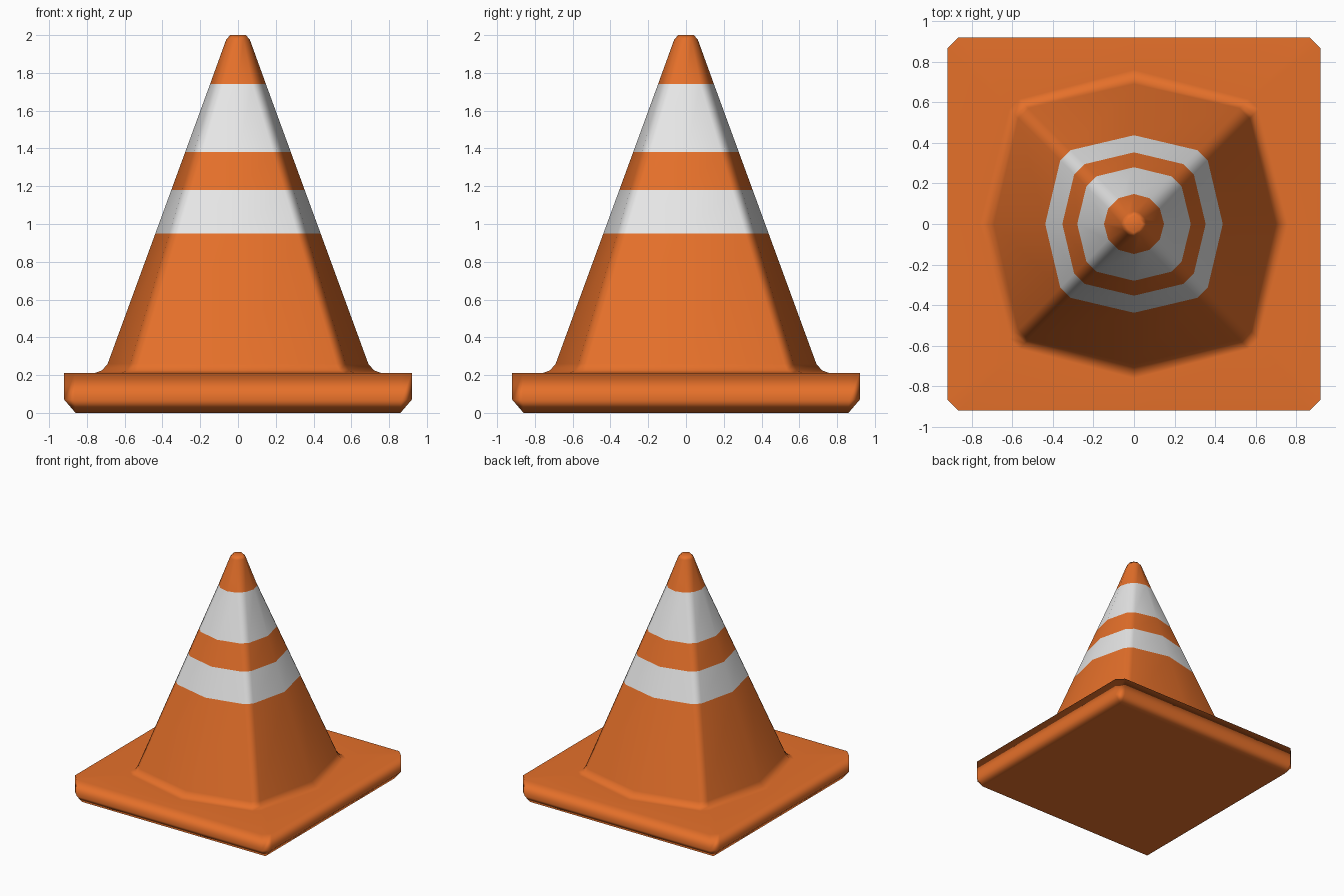
import bpy
import bmesh

# Remove the default object
cube = bpy.data.objects.get("Cube")
if cube:
    bpy.data.objects.remove(cube, do_unlink=True)


def make_material(name, color):
    mat = bpy.data.materials.new(name)
    mat.use_nodes = True
    mat.diffuse_color = color
    mat.node_tree.nodes["Principled BSDF"].inputs["Base Color"].default_value = color
    return mat


ORANGE, WHITE = 0, 1
materials = [make_material("orange rubber", (0.785, 0.162, 0.023, 1)),
             make_material("white band", (0.8, 0.8, 0.8, 1))]


def ring(bm, z, axis, long, short):
    """Twelve points: one on each axis and a narrow chamfer at each diagonal."""
    verts = []
    x, y = 1, 0
    for _ in range(4):
        for u, v in ((axis, 0), (long, short), (short, long)):
            verts.append(bm.verts.new((u * x - v * y, u * y + v * x, z)))
        x, y = -y, x
    return verts


def cone_section(z, axis, diagonal, chamfer=0.025):
    return (z, axis, diagonal + chamfer, diagonal - chamfer)


def wall(z):
    """Straight tapering wall of the cone at a given height."""
    t = (z - 0.26) / (1.74 - 0.26)
    return cone_section(z, 0.69 + t * (0.148 - 0.69), 0.545 + t * (0.102 - 0.545))


# Square foot, flared joint, tapering wall and blunt tip
sections = [
    (0.0, 0.86, 0.86, 0.86),
    (0.07, 0.92, 0.92, 0.865),
    (0.21, 0.92, 0.92, 0.865),
    cone_section(0.21, 0.76, 0.59),
    cone_section(0.225, 0.72, 0.562),
    wall(0.26), wall(0.95), wall(1.18), wall(1.38), wall(1.74),
    cone_section(1.975, 0.063, 0.041, 0.012),
    (2.0, 0.042, 0.027, 0.027),
]
white_bands = ((0.95, 1.18), (1.38, 1.74))

bm = bmesh.new()
rings = [ring(bm, *s) for s in sections]
for low, high in zip(rings, rings[1:]):
    for i in range(len(low)):
        j = (i + 1) % len(low)
        bm.faces.new((low[i], low[j], high[j], high[i]))
bm.faces.new(reversed(rings[0]))
bm.faces.new(rings[-1])
bmesh.ops.remove_doubles(bm, verts=bm.verts, dist=0.0005)
bmesh.ops.recalc_face_normals(bm, faces=bm.faces)

# Reflective bands, coloured by height
for face in bm.faces:
    face.smooth = True
    z = face.calc_center_median().z
    face.material_index = WHITE if any(a < z < b for a, b in white_bands) else ORANGE

mesh = bpy.data.meshes.new("cone_body")
bm.to_mesh(mesh)
bm.free()
for mat in materials:
    mesh.materials.append(mat)
cone = bpy.data.objects.new("cone_body", mesh)
bpy.context.collection.objects.link(cone)

# Keep broad faces flat and let the narrow chamfers carry the shading
normals = cone.modifiers.new("weighted_normals", 'WEIGHTED_NORMAL')
normals.mode = 'FACE_AREA'
normals.weight = 80
